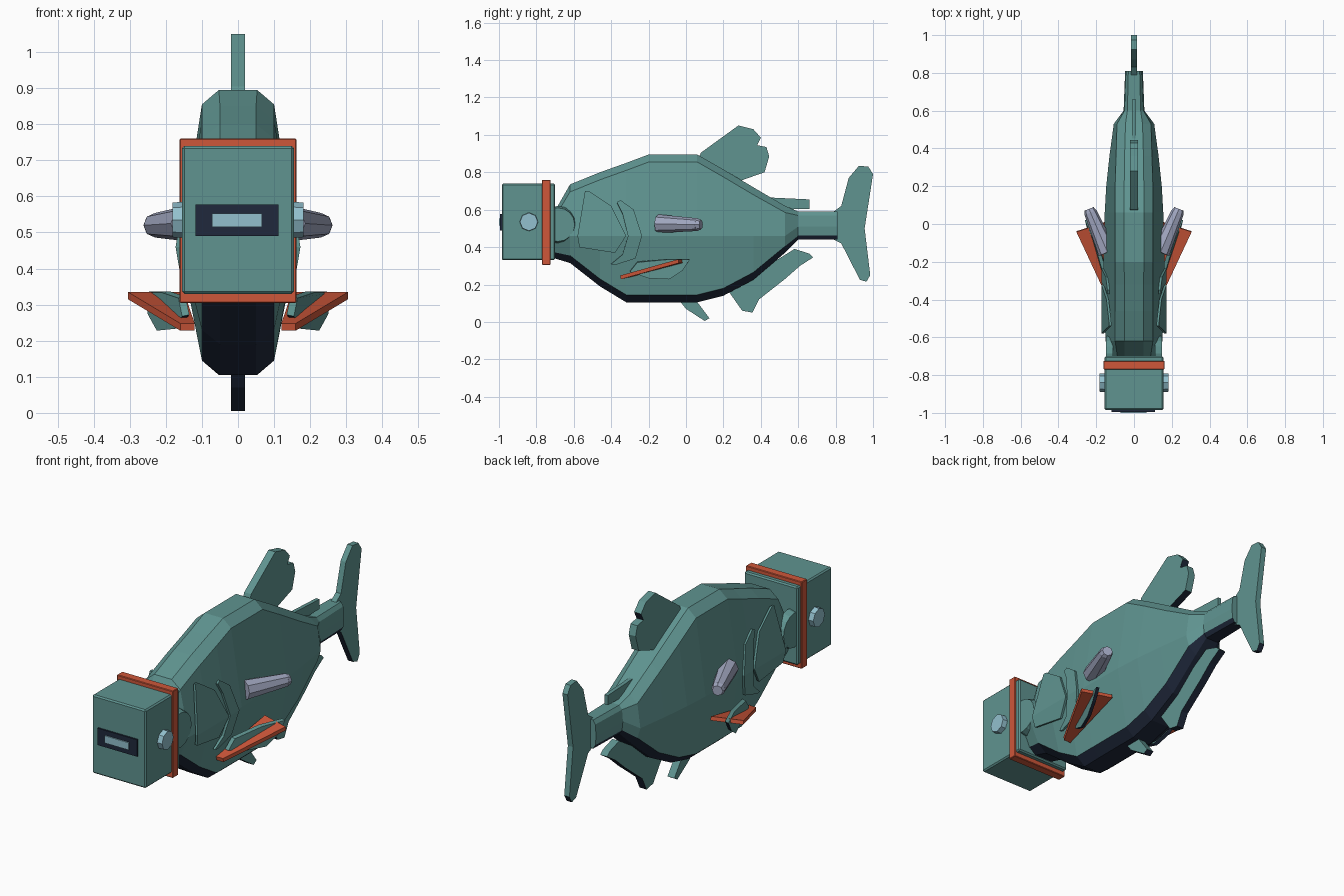
import bpy, bmesh, math
from mathutils import Vector

if "Cube" in bpy.data.objects:
    bpy.data.objects.remove(bpy.data.objects["Cube"], do_unlink=True)


def material(name, rgb):
    m = bpy.data.materials.new(name)
    m.use_nodes = True
    m.diffuse_color = (*rgb, 1)
    m.node_tree.nodes["Principled BSDF"].inputs["Base Color"].default_value = (*rgb, 1)
    return m


TEAL = material("teal", (0.115, 0.295, 0.28))
NAVY = material("dark navy", (0.014, 0.022, 0.045))
ORANGE = material("burnt orange", (0.62, 0.095, 0.042))
GREY = material("lavender grey", (0.35, 0.38, 0.52))
GLASS = material("pale blue", (0.29, 0.53, 0.62))


def finish(name, bm, mat, belly=False, mirror=False):
    """Turn a bmesh into an object; downward faces become navy when belly is set."""
    bmesh.ops.recalc_face_normals(bm, faces=bm.faces)
    bm.normal_update()
    if belly:
        for f in bm.faces:
            f.material_index = int(f.normal.z < -0.42)
    me = bpy.data.meshes.new(name)
    bm.to_mesh(me)
    bm.free()
    me.materials.append(mat)
    if belly:
        me.materials.append(NAVY)
    ob = bpy.data.objects.new(name, me)
    bpy.context.collection.objects.link(ob)
    if mirror:
        ob.modifiers.new("Mirror", "MIRROR").use_clip = False
    return ob


def box(name, lo, hi, mat, bevel=0):
    bm = bmesh.new()
    bmesh.ops.create_cube(bm, size=1)
    lo, hi = Vector(lo), Vector(hi)
    for v in bm.verts:
        v.co = (lo + hi) / 2 + v.co * (hi - lo)
    if bevel:
        bmesh.ops.bevel(bm, geom=bm.edges[:], offset=bevel, segments=1, affect="EDGES")
    return finish(name, bm, mat)


def prism(name, pts, offset, mat, belly=False, mirror=False):
    """Flat outline given thickness along an offset vector."""
    bm = bmesh.new()
    off = Vector(offset)
    a = [bm.verts.new(Vector(p) - off / 2) for p in pts]
    b = [bm.verts.new(Vector(p) + off / 2) for p in pts]
    bm.faces.new(a)
    bm.faces.new(b[::-1])
    n = len(pts)
    for i in range(n):
        j = (i + 1) % n
        bm.faces.new((a[i], b[i], b[j], a[j]))
    return finish(name, bm, mat, belly, mirror)


def fin(name, outline, thick):
    return prism(name, [(0, y, z) for y, z in outline], (thick, 0, 0), TEAL, belly=True)


def cone(name, start, end, r1, r2, sides, mat):
    a, b = Vector(start), Vector(end)
    bm = bmesh.new()
    bmesh.ops.create_cone(bm, cap_ends=True, segments=sides, radius1=r1, radius2=r2,
                          depth=(b - a).length)
    rot = (b - a).to_track_quat("Z", "Y")
    for v in bm.verts:
        v.co = (a + b) / 2 + rot @ v.co
    return finish(name, bm, mat, mirror=True)


# Faceted body: y, bottom, top, flat half width, bevel half width, side half width
STATIONS = [
    (-0.72, 0.345, 0.56, 0.05, 0.085, 0.125),
    (-0.62, 0.315, 0.735, 0.05, 0.10, 0.15),
    (-0.46, 0.19, 0.80, 0.05, 0.10, 0.158),
    (-0.32, 0.105, 0.85, 0.05, 0.10, 0.162),
    (-0.20, 0.105, 0.895, 0.053, 0.10, 0.162),
    (0.06, 0.105, 0.895, 0.053, 0.10, 0.155),
    (0.20, 0.14, 0.815, 0.052, 0.10, 0.147),
    (0.36, 0.225, 0.72, 0.05, 0.095, 0.13),
    (0.53, 0.37, 0.62, 0.045, 0.09, 0.107),
    (0.60, 0.44, 0.59, 0.035, 0.05, 0.055),
    (0.81, 0.44, 0.59, 0.03, 0.042, 0.047),
]
bm = bmesh.new()
rings = []
for y, lo, hi, a, b, w in STATIONS:
    cut = min(0.04, (hi - lo) * 0.14)
    mid = 0.46 if hi - lo > 0.2 else 0.51
    half = [(a, hi), (b, hi - cut), (w, mid), (b, lo + cut), (a, lo)]
    loop = half + [(-x, z) for x, z in half[::-1]]
    rings.append([bm.verts.new((x, y, z)) for x, z in loop])
for r, s in zip(rings, rings[1:]):
    for i in range(len(r)):
        j = (i + 1) % len(r)
        bm.faces.new((r[i], r[j], s[j], s[i]))
bm.faces.new(rings[0])
bm.faces.new(rings[-1])
finish("body", bm, TEAL, belly=True)

# Fins on the centre line
fin("dorsal_fin", [(0.07, 0.88), (0.08, 0.905), (0.28, 1.05), (0.36, 1.03), (0.40, 0.985),
                   (0.38, 0.945), (0.43, 0.935), (0.445, 0.885), (0.42, 0.80),
                   (0.32, 0.765), (0.25, 0.74)], 0.04)
fin("small_back_fin", [(0.45, 0.665), (0.66, 0.655), (0.66, 0.605), (0.50, 0.60)], 0.02)
fin("tail_fin", [(0.79, 0.59), (0.83, 0.62), (0.87, 0.77), (0.925, 0.835), (0.975, 0.83),
                 (1.0, 0.79), (0.955, 0.50), (0.985, 0.25), (0.965, 0.215), (0.93, 0.225),
                 (0.83, 0.42), (0.79, 0.44)], 0.03)
fin("anal_fin", [(0.23, 0.16), (0.30, 0.06), (0.355, 0.05), (0.39, 0.12), (0.53, 0.23),
                 (0.61, 0.30), (0.68, 0.345), (0.66, 0.365), (0.58, 0.39), (0.42, 0.29)], 0.04)
fin("belly_fin", [(-0.04, 0.12), (0.0, 0.07), (0.10, 0.005), (0.125, 0.02), (0.05, 0.12)], 0.04)

# Side fins: an orange blade crossing a teal paddle
prism("orange_side_fin", [(0.12, -0.35, 0.238), (0.16, -0.35, 0.238), (0.305, -0.04, 0.325),
                          (0.15, 0.01, 0.325)], (0, -0.004, 0.02), ORANGE, mirror=True)
prism("teal_side_fin", [(0.145, -0.30, 0.27), (0.155, -0.26, 0.32), (0.20, -0.10, 0.335),
                        (0.25, 0.02, 0.335), (0.24, -0.02, 0.275), (0.215, -0.09, 0.23),
                        (0.165, -0.20, 0.235)], (0.02, 0, -0.004), TEAL, belly=True, mirror=True)


# Raised gill plates following the flank
def crescent(name, front, back):
    bm = bmesh.new()
    rows = [[bm.verts.new((0.167 - 0.17 * abs(z - 0.46), y, z)) for y, z in arc]
            for arc in (front, back)]
    for i in range(len(front) - 1):
        bm.faces.new((rows[0][i], rows[1][i], rows[1][i + 1], rows[0][i + 1]))
    ob = finish(name, bm, TEAL, mirror=True)
    solid = ob.modifiers.new("Thickness", "SOLIDIFY")
    solid.thickness = 0.012
    solid.offset = 0


crescent("gill_cover",
         [(-0.37, 0.64), (-0.34, 0.58), (-0.31, 0.46), (-0.34, 0.36), (-0.40, 0.31)],
         [(-0.35, 0.65), (-0.28, 0.60), (-0.235, 0.46), (-0.27, 0.34), (-0.38, 0.305)])
crescent("cheek_plate",
         [(-0.54, 0.70), (-0.56, 0.58), (-0.58, 0.46), (-0.57, 0.40)],
         [(-0.52, 0.70), (-0.40, 0.62), (-0.32, 0.46), (-0.38, 0.37)])
cone("eye", (0.11, -0.685, 0.52), (0.148, -0.685, 0.52), 0.1, 0.09, 16, TEAL)

# Tapered pods on the flanks
cone("side_pod", (0.14, -0.15, 0.525), (0.23, 0.06, 0.52), 0.05, 0.034, 8, GREY)
cone("side_pod_nozzle", (0.23, 0.06, 0.52), (0.238, 0.08, 0.52), 0.034, 0.026, 8, GREY)

# Box helmet with collar, visor and side lenses
box("helmet", (-0.155, -0.985, 0.33), (0.155, -0.70, 0.74), TEAL, 0.007)
box("helmet_collar", (-0.162, -0.77, 0.305), (0.162, -0.725, 0.76), ORANGE, 0.003)
box("visor_frame", (-0.118, -0.994, 0.49), (0.112, -0.98, 0.578), NAVY)
box("visor_glass", (-0.072, -1.0, 0.515), (0.066, -0.99, 0.553), GLASS)
cone("side_lens", (0.15, -0.84, 0.535), (0.182, -0.84, 0.535), 0.05, 0.048, 8, GLASS)
